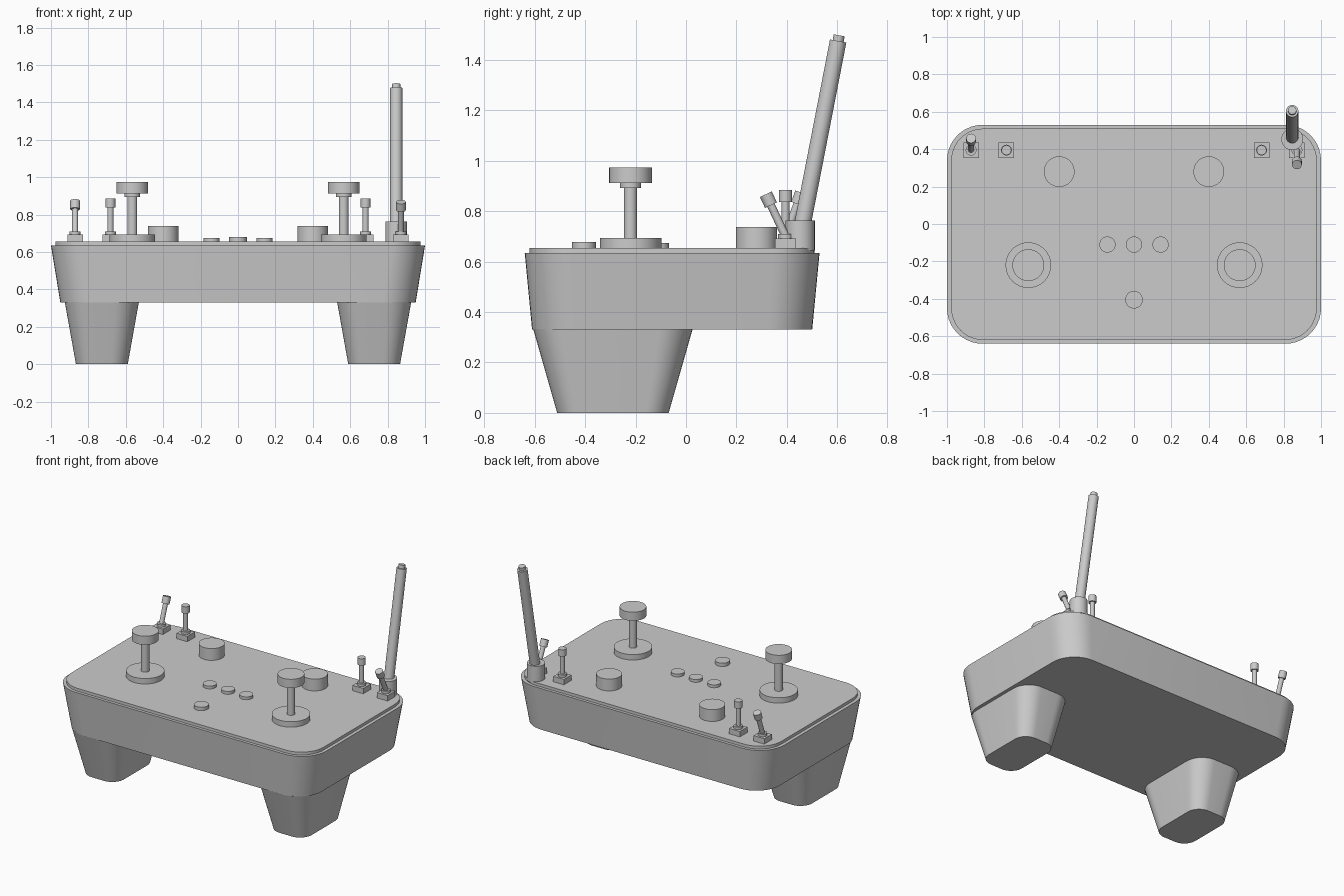
import bpy, bmesh, math
from mathutils import Matrix, Vector

cube = bpy.data.objects.get("Cube")
if cube:
    bpy.data.objects.remove(cube, do_unlink=True)

GREY = (0.6, 0.6, 0.6, 1)
mat = bpy.data.materials.new("plain grey")
mat.use_nodes = True
mat.diffuse_color = GREY
mat.node_tree.nodes["Principled BSDF"].inputs["Base Color"].default_value = GREY


def finish(bm, name):
    bmesh.ops.recalc_face_normals(bm, faces=bm.faces)
    mesh = bpy.data.meshes.new(name)
    bm.to_mesh(mesh)
    bm.free()
    mesh.materials.append(mat)
    ob = bpy.data.objects.new(name, mesh)
    bpy.context.collection.objects.link(ob)
    bpy.ops.object.select_all(action="DESELECT")
    ob.select_set(True)
    bpy.context.view_layer.objects.active = ob
    bpy.ops.object.shade_smooth_by_angle(angle=math.radians(30))
    return ob


def rounded_block(name, centre, half, radius, z0, z1, taper=1.0, steps=10):
    """Rounded rectangle at z1, scaled by taper at z0."""
    outline = []
    for k, (sx, sy) in enumerate([(1, 1), (-1, 1), (-1, -1), (1, -1)]):
        for i in range(steps + 1):
            a = math.pi / 2 * (k + i / steps)
            outline.append((sx * (half[0] - radius) + radius * math.cos(a),
                            sy * (half[1] - radius) + radius * math.sin(a)))
    bm = bmesh.new()
    low, high = [[bm.verts.new((centre[0] + x * s, centre[1] + y * s, z)) for x, y in outline]
                 for s, z in ((taper, z0), (1, z1))]
    n = len(outline)
    for i in range(n):
        j = (i + 1) % n
        bm.faces.new((low[i], low[j], high[j], high[i]))
    bm.faces.new(low)
    bm.faces.new(high)
    return finish(bm, name)


def turned(name, base, sections, tilt=0, sides=32):
    """Stack of (radius, z0, z1) cylinders above base, leaning towards +y by tilt degrees."""
    bm = bmesh.new()
    place = Matrix.Translation(Vector(base)) @ Matrix.Rotation(math.radians(-tilt), 4, "X")
    for r, z0, z1 in sections:
        bmesh.ops.create_cone(bm, cap_ends=True, segments=sides, radius1=r, radius2=r, depth=z1 - z0,
                              matrix=place @ Matrix.Translation((0, 0, (z0 + z1) / 2)))
    return finish(bm, name)


def box(name, centre, size):
    bm = bmesh.new()
    bmesh.ops.create_cube(bm, size=1, matrix=Matrix.Translation(centre) @ Matrix.Diagonal((*size, 1)))
    return finish(bm, name)


DECK = 0.655

# Case and raised top panel
rounded_block("case", (0, -0.055), (1, 0.585), 0.19, 0.33, 0.635, taper=0.95)
rounded_block("top_panel", (0, -0.055), (0.977, 0.565), 0.17, 0.63, DECK)

for side, s in (("right", -1), ("left", 1)):
    # Hand grips
    rounded_block(side + "_grip", (s * 0.728, -0.29), (0.198, 0.316), 0.13, 0, 0.332, taper=0.7)
    # Control stick: base disc, shaft, collar, knob
    turned(side + "_stick", (s * 0.565, -0.22, DECK),
           [(0.122, -0.01, 0.038), (0.026, 0.03, 0.245), (0.042, 0.238, 0.26), (0.085, 0.257, 0.318)])
    turned(side + "_dial", (s * 0.4, 0.28, DECK), [(0.082, -0.01, 0.083)])
    # Toggle switches: the outer pair is flicked in opposite directions
    for label, x, tilt in (("inner", 0.682, 0), ("outer", 0.871, -25 if s > 0 else 20)):
        name = f"{side}_{label}_switch"
        box(name + "_base", (s * x, 0.395, DECK + 0.015), (0.083, 0.083, 0.045))
        turned(name + "_collar", (s * x, 0.395, 0.685), [(0.029, 0, 0.025)])
        turned(name + "_lever", (s * x, 0.395, 0.7), [(0.016, -0.01, 0.14), (0.026, 0.137, 0.185)], tilt, 24)

# Push buttons
for i, x in enumerate((-0.142, 0, 0.142)):
    turned(f"row_button_{i + 1}", (x, -0.11, DECK), [(0.043, -0.01, 0.02)])
turned("front_button", (0, -0.405, DECK), [(0.047, -0.01, 0.024)])

# Antenna socket, rod and tip
turned("antenna_socket", (0.846, 0.453, DECK), [(0.058, -0.01, 0.108)])
turned("antenna", (0.846, 0.453, 0.7), [(0.033, 0, 0.79), (0.022, 0.78, 0.813)], 11)
